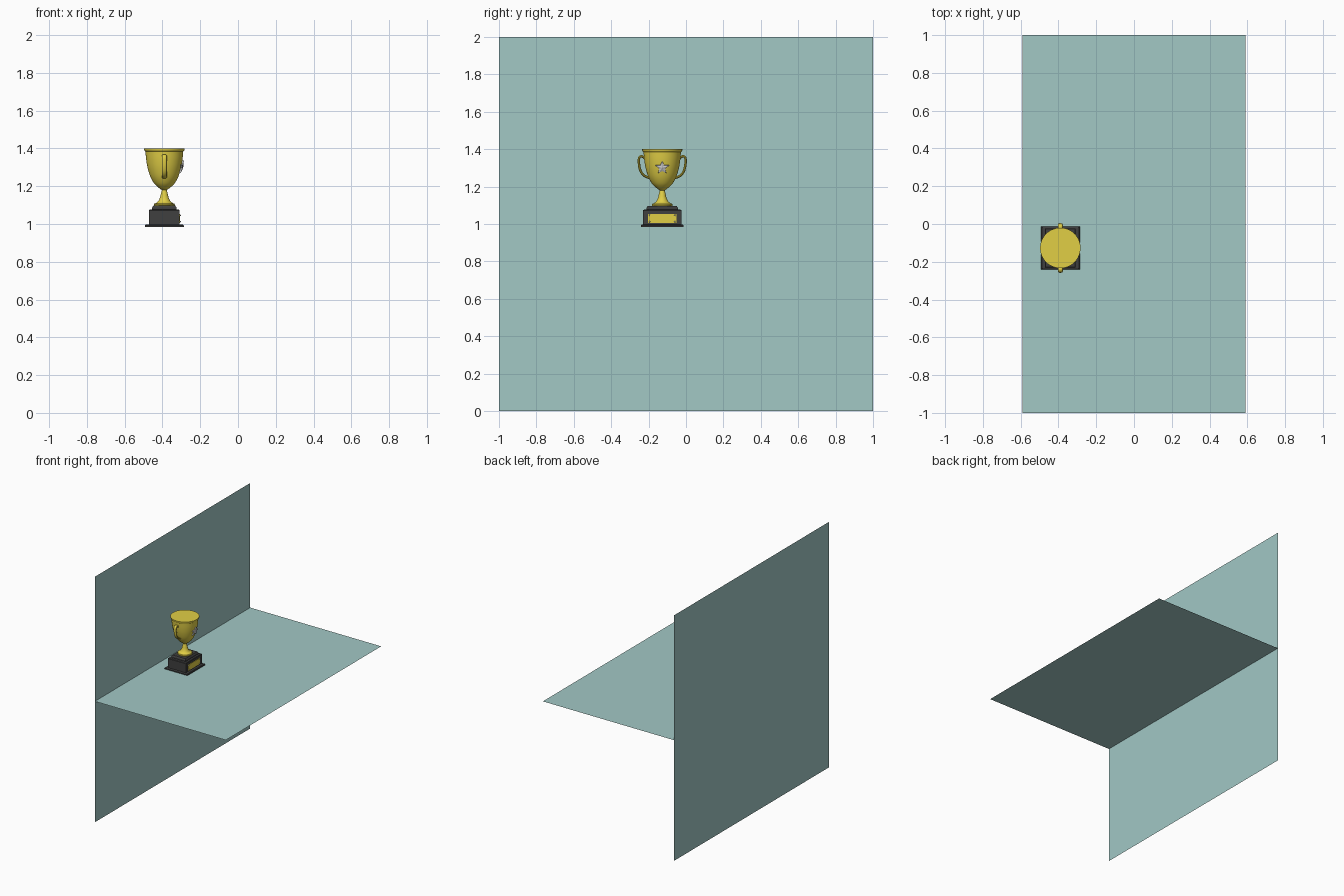
import bpy, bmesh, math
from mathutils import Vector, Matrix

if "Cube" in bpy.data.objects:
    bpy.data.objects.remove(bpy.data.objects["Cube"])

CX, CY, FLOOR = -0.39, -0.127, 0.985


def material(name, rgb):
    m = bpy.data.materials.new(name)
    m.diffuse_color = (*rgb, 1)
    m.use_nodes = True
    m.node_tree.nodes["Principled BSDF"].inputs["Base Color"].default_value = m.diffuse_color
    return m


gold = material("gold", (0.75, 0.62, 0.06))
dark = material("dark", (0.05, 0.05, 0.05))
teal = material("teal", (0.36, 0.58, 0.56))


def finish(name, bm, mat=None, smooth=False, fix=True):
    if fix:
        bmesh.ops.recalc_face_normals(bm, faces=bm.faces)
    me = bpy.data.meshes.new(name)
    bm.to_mesh(me)
    bm.free()
    ob = bpy.data.objects.new(name, me)
    bpy.context.collection.objects.link(ob)
    if mat:
        me.materials.append(mat)
    if smooth:
        bpy.context.view_layer.objects.active = ob
        ob.select_set(True)
        bpy.ops.object.shade_smooth_by_angle(angle=math.radians(35))
        ob.select_set(False)
    return ob


def loft(name, rings, mat, smooth=False, closed_ends=True):
    bm = bmesh.new()
    vs = [[bm.verts.new(p) for p in r] for r in rings]
    n = len(rings[0])
    for a, b in zip(vs, vs[1:]):
        for i in range(n):
            j = (i + 1) % n
            bm.faces.new((a[i], a[j], b[j], b[i]))
    if closed_ends:
        bm.faces.new(vs[0])
        bm.faces.new(vs[-1])
    return finish(name, bm, mat, smooth)


def spline(pts, k=5):
    # Catmull-Rom smoothing of a 2D path
    p = [Vector(q) for q in pts]
    p = [2 * p[0] - p[1]] + p + [2 * p[-1] - p[-2]]
    out = []
    for a, b, c, d in zip(p, p[1:], p[2:], p[3:]):
        for i in range(k):
            t = i / k
            out.append(0.5 * (2 * b + (c - a) * t + (2 * a - 5 * b + 4 * c - d) * t**2
                              + (3 * b - a - 3 * c + d) * t**3))
    return out + [p[-2]]


def plane(name, pts):
    bm = bmesh.new()
    bm.faces.new([bm.verts.new(p) for p in pts])
    finish(name, bm, teal, fix=False)


def box(name, x, y, z, mat):
    bm = bmesh.new()
    size = [b - a for a, b in (x, y, z)]
    mid = [(a + b) / 2 for a, b in (x, y, z)]
    bmesh.ops.create_cube(bm, size=1, matrix=Matrix.Translation(mid) @ Matrix.Diagonal((*size, 1)))
    return finish(name, bm, mat)


# Wall and shelf sheets
plane("wall", [(-.59, -1, 0), (-.59, 1, 0), (-.59, 1, 2), (-.59, -1, 2)])
plane("shelf", [(-.59, -1, FLOOR), (.59, -1, FLOOR), (.59, 1, FLOOR), (-.59, 1, FLOOR)])

# Stepped plinth: (half x, half y, z)
steps = [(.103, .114, FLOOR), (.103, .114, .993), (.098, .109, .997), (.081, .103, .998),
         (.081, .103, 1.072), (.078, .100, 1.076), (.064, .083, 1.077), (.064, .083, 1.088),
         (.058, .077, 1.097)]
loft("plinth", [[(CX + sx * hx, CY + sy * hy, z) for sx, sy in ((-1, -1), (1, -1), (1, 1), (-1, 1))]
                for hx, hy, z in steps], dark)

# Name plate with corner rivets
front = CX + .081
box("plate", (front - .002, front + .003), (CY - .076, CY + .076), (1.005, 1.053), gold)
for sy in (-1, 1):
    for z in (1.012, 1.046):
        bm = bmesh.new()
        bmesh.ops.create_uvsphere(bm, u_segments=12, v_segments=8, radius=.004,
                                  matrix=Matrix.Translation((front + .003, CY + sy * .068, z)))
        finish("rivet", bm, None, True)

# Turned cup: foot, stem, bowl, rim, closed top
foot = [(.055, 1.096), (.056, 1.102), (.053, 1.108)]
stem = spline([(.046, 1.110), (.034, 1.119), (.024, 1.137), (.018, 1.160), (.013, 1.180)])
bowl = spline([(.018, 1.183), (.034, 1.195), (.055, 1.216), (.074, 1.25), (.088, 1.295),
               (.096, 1.34), (.100, 1.384)])
rim = [(.104, 1.387), (.107, 1.393), (.107, 1.401)]
N = 48
loft("cup", [[(CX + r * math.cos(2 * math.pi * i / N), CY + r * math.sin(2 * math.pi * i / N), z)
              for i in range(N)] for r, z in foot + stem + bowl + rim], gold, True)

# Two ear handles with a flat rounded section
path = spline([(.090, 1.348), (.101, 1.358), (.114, 1.362), (.123, 1.354), (.125, 1.335),
               (.122, 1.305), (.113, 1.278), (.096, 1.258), (.070, 1.246)], 4)
for side, label in ((-1, "left"), (1, "right")):
    rings = []
    for i, p in enumerate(path):
        t = (path[min(i + 1, len(path) - 1)] - path[max(i - 1, 0)]).normalized()
        nrm = Vector((-t.y, t.x))
        ring = []
        for k in range(12):
            a = 2 * math.pi * k / 12
            q = p + nrm * .0065 * math.sin(a)
            ring.append((CX + .013 * math.cos(a), CY + side * q.x, q.y))
        rings.append(ring)
    loft(label + "_handle", rings, gold, True)

# Five-pointed star leaning with the bowl
bm = bmesh.new()
outline = []
for i in range(10):
    r = .037 if i % 2 == 0 else .017
    a = math.pi / 2 + i * math.pi / 5
    outline.append((r * math.cos(a), r * math.sin(a)))
back = [bm.verts.new((-.012, y, z)) for y, z in outline]
face = [bm.verts.new((.004, y, z)) for y, z in outline]
tip = bm.verts.new((.009, 0, 0))
bm.faces.new(back)
for i in range(10):
    j = (i + 1) % 10
    bm.faces.new((back[i], back[j], face[j], face[i]))
    bm.faces.new((face[i], face[j], tip))
bm.transform(Matrix.Translation((CX + .091, CY, 1.301)) @ Matrix.Rotation(math.radians(13), 4, 'Y'))
finish("star", bm)
